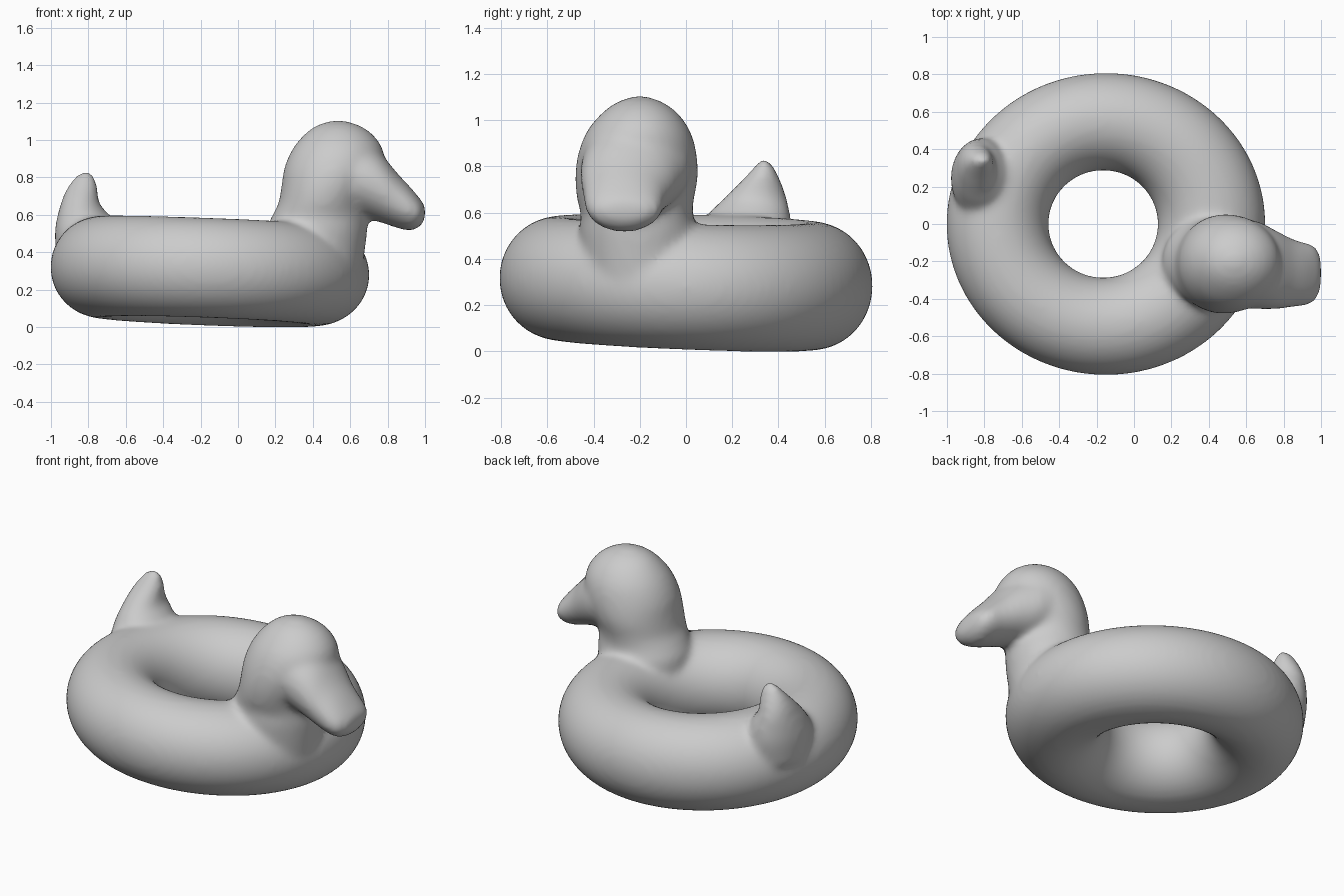
import bpy, bmesh
from math import cos, sin, pi, radians
from mathutils import Vector

if "Cube" in bpy.data.objects:
    bpy.data.objects.remove(bpy.data.objects["Cube"])

bm = bmesh.new()
SIDES = 40


def skin(rings, closed=False):
    """Bridge a list of point loops; cap the ends unless the loft is closed."""
    loops = [[bm.verts.new(p) for p in r] for r in rings]
    n = len(loops[0])
    count = len(loops) if closed else len(loops) - 1
    for i in range(count):
        a, b = loops[i], loops[(i + 1) % len(loops)]
        for j in range(n):
            k = (j + 1) % n
            bm.faces.new((a[j], a[k], b[k], b[j]))
    if not closed:
        bm.faces.new(loops[0][::-1])
        bm.faces.new(loops[-1])


def refine(rows, steps=4):
    """Catmull-Rom interpolation between the given section rows."""
    out = []
    for i in range(len(rows) - 1):
        p = [Vector(rows[min(max(k, 0), len(rows) - 1)]) for k in range(i - 1, i + 3)]
        for s in range(steps):
            t = s / steps
            out.append(0.5 * (2 * p[1] + (p[2] - p[0]) * t
                       + (2 * p[0] - 5 * p[1] + 4 * p[2] - p[3]) * t ** 2
                       + (3 * p[1] - p[0] - 3 * p[2] + p[3]) * t ** 3))
    return out + [Vector(rows[-1])]


def loft(rows, axis):
    """rows: position on axis, then low/high bounds on the two other axes."""
    rings = []
    for s, a0, a1, b0, b1 in refine(rows):
        ring = []
        for j in range(SIDES):
            t = 2 * pi * j / SIDES
            a = (a0 + a1) / 2 + (a1 - a0) / 2 * cos(t)
            b = (b0 + b1) / 2 + (b1 - b0) / 2 * sin(t)
            ring.append((a, b, s) if axis == 'z' else (s, a, b))
        rings.append(ring)
    skin(rings)


# Inflated ring, sagging slightly under the chest
rings = []
for i in range(96):
    a = 2 * pi * i / 96
    inner = Vector((-0.165 + 0.292 * cos(a), 0.287 * sin(a)))
    outer = Vector((-0.15 + 0.853 * cos(a), 0.808 * sin(a)))
    low = 0.028 - 0.03 * cos(a - radians(45))
    high = 0.572 - 0.025 * cos(a - radians(30))
    mid, half = (inner + outer) / 2, (outer - inner) / 2
    ring = []
    for j in range(SIDES):
        t = 2 * pi * j / SIDES
        p = mid + half * cos(t)
        ring.append((p.x, p.y, (low + high) / 2 + (high - low) / 2 * sin(t)))
    rings.append(ring)
skin(rings, closed=True)

# Neck and head: z, x range, y range
loft([(0.28, 0.17, 0.66, -0.44, 0.05), (0.50, 0.15, 0.69, -0.46, 0.05),
      (0.59, 0.18, 0.69, -0.455, 0.03), (0.66, 0.215, 0.69, -0.472, 0.035),
      (0.75, 0.232, 0.73, -0.48, 0.052), (0.85, 0.247, 0.78, -0.468, 0.047),
      (0.95, 0.29, 0.775, -0.43, 0.02), (1.03, 0.355, 0.72, -0.365, -0.035),
      (1.08, 0.425, 0.645, -0.295, -0.105), (1.105, 0.51, 0.56, -0.22, -0.18)], 'z')

# Beak: x, y range, z range
loft([(0.55, -0.44, 0.03, 0.62, 1.0), (0.66, -0.455, 0.015, 0.59, 0.99),
      (0.76, -0.455, -0.035, 0.56, 0.93), (0.85, -0.445, -0.08, 0.53, 0.825),
      (0.92, -0.435, -0.10, 0.515, 0.75), (0.97, -0.41, -0.12, 0.535, 0.69),
      (1.0, -0.34, -0.18, 0.575, 0.65)], 'x')

# Pointed tail: z, x range, y range
loft([(0.36, -0.97, -0.62, 0.04, 0.44), (0.50, -0.98, -0.64, 0.03, 0.46),
      (0.60, -0.965, -0.69, 0.10, 0.45), (0.65, -0.95, -0.735, 0.15, 0.44),
      (0.70, -0.935, -0.748, 0.20, 0.425), (0.75, -0.91, -0.752, 0.25, 0.405),
      (0.80, -0.875, -0.765, 0.295, 0.38), (0.83, -0.84, -0.79, 0.325, 0.355)], 'z')

bmesh.ops.recalc_face_normals(bm, faces=bm.faces)
mesh = bpy.data.meshes.new("duck_swim_ring")
bm.to_mesh(mesh)
bm.free()
duck = bpy.data.objects.new("duck_swim_ring", mesh)
bpy.context.collection.objects.link(duck)

# Fuse the parts into one skin and round the joins
fuse = duck.modifiers.new("fuse", 'REMESH')
fuse.mode = 'VOXEL'
fuse.voxel_size = 0.018
fuse.use_smooth_shade = True
soften = duck.modifiers.new("soften", 'SMOOTH')
soften.factor = 0.5
soften.iterations = 14
